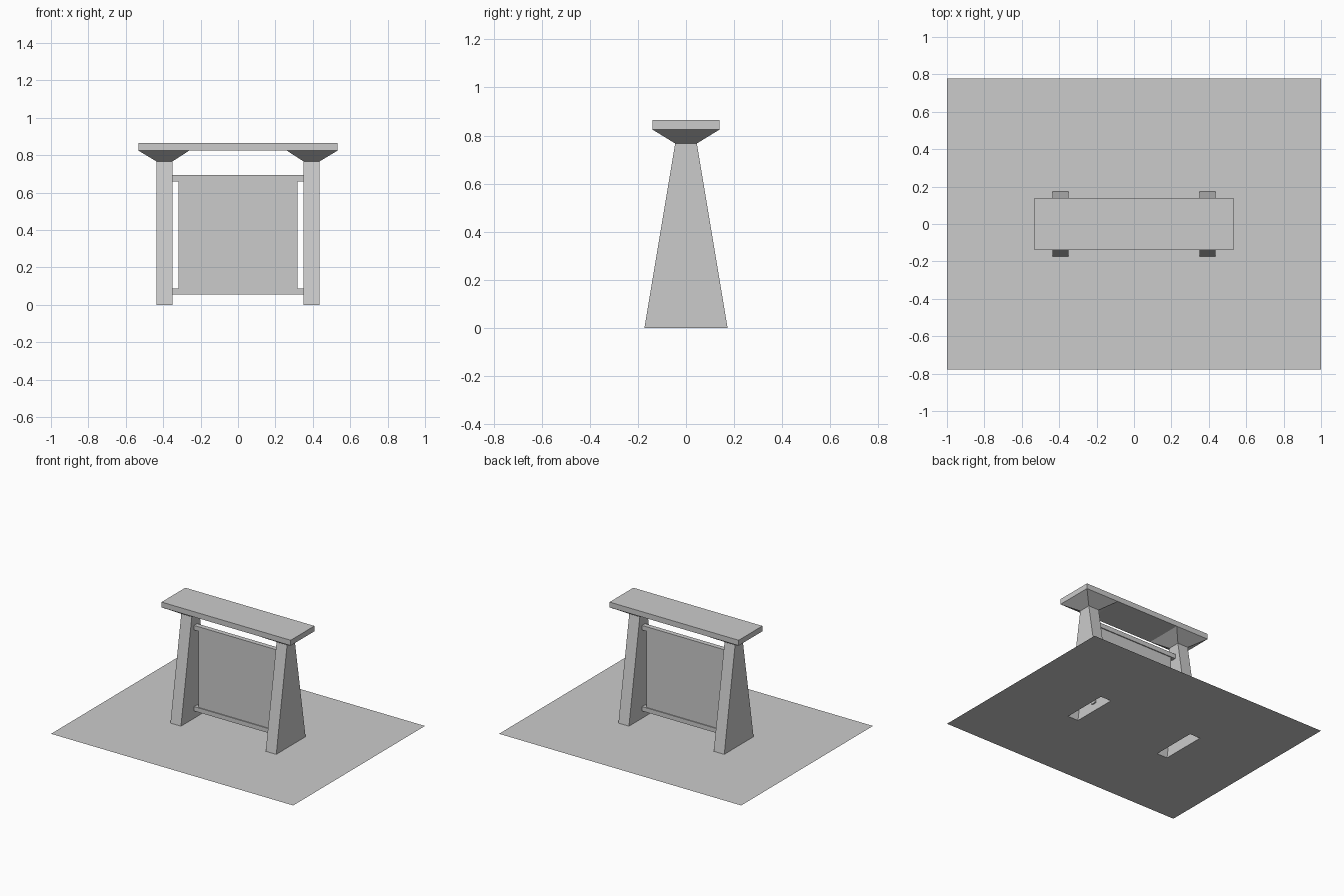
import bpy, bmesh

if "Cube" in bpy.data.objects:
    bpy.data.objects.remove(bpy.data.objects["Cube"])

LEG_IN, LEG_OUT = 0.35, 0.437   # leg x range
FOOT, NECK = 0.173, 0.045       # leg half depth, bottom and top
TOP_X, TOP_Y = 0.533, 0.14      # slab half size
FLARE_IN = 0.26


def make_object(name, bm):
    bmesh.ops.remove_doubles(bm, verts=bm.verts, dist=1e-5)
    bmesh.ops.recalc_face_normals(bm, faces=bm.faces)
    me = bpy.data.meshes.new(name)
    bm.to_mesh(me)
    bm.free()
    ob = bpy.data.objects.new(name, me)
    bpy.context.collection.objects.link(ob)
    return ob


def ring(bm, x0, x1, hy, z):
    return [bm.verts.new((x, y, z)) for x, y in
            ((x0, -hy), (x1, -hy), (x1, hy), (x0, hy))]


def bridge(bm, a, b, skip=()):
    for i in range(4):
        if i not in skip:
            j = (i + 1) % 4
            bm.faces.new((a[i], a[j], b[j], b[i]))


def box(name, x, hy, z0, z1):
    bm = bmesh.new()
    a, b = ring(bm, -x, x, hy, z0), ring(bm, -x, x, hy, z1)
    bridge(bm, a, b)
    bm.faces.new(a)
    bm.faces.new(b)
    return make_object(name, bm)


# base sheet, open under the two hollow legs
bm = bmesh.new()
xs = [-1, -LEG_OUT, -LEG_IN, LEG_IN, LEG_OUT, 1]
ys = [-0.777, -FOOT, FOOT, 0.777]
for i in range(5):
    for j in range(3):
        if j == 1 and i in (1, 3):
            continue
        bm.faces.new([bm.verts.new((xs[a], ys[b], 0)) for a, b in
                      ((i, j), (i + 1, j), (i + 1, j + 1), (i, j + 1))])
base = make_object("base_sheet", bm)
for f in base.data.polygons:
    if f.normal.z < 0:
        base.data.flip_normals()
        break

# tapered hollow legs flaring into the slab
bm = bmesh.new()
flares = []
for s in (-1, 1):
    def span(a, b):
        return sorted((s * a, s * b))
    foot = ring(bm, *span(LEG_IN, LEG_OUT), FOOT, 0)
    neck = ring(bm, *span(LEG_IN, LEG_OUT), NECK, 0.767)
    flare = ring(bm, *span(FLARE_IN, TOP_X), TOP_Y, 0.825)
    bridge(bm, foot, neck)
    bridge(bm, neck, flare)
    flares.append(flare)

# top slab, with its underside only between the flares
l, r = flares
low = [l[0], r[1], r[2], l[3]]
top = ring(bm, -TOP_X, TOP_X, TOP_Y, 0.865)
bm.faces.new((l[0], l[1], r[0], r[1], top[1], top[0]))
bm.faces.new((l[3], l[2], r[3], r[2], top[2], top[3]))
bridge(bm, low, top, skip=(0, 2))
bm.faces.new(top)
bm.faces.new((l[1], l[2], r[3], r[0]))
make_object("legs_and_top", bm)

# rails and panel
box("upper_rail", 0.36, 0.018, 0.659, 0.693)
box("lower_rail", 0.36, 0.018, 0.054, 0.087)
box("panel", 0.317, 0.011, 0.08, 0.665)
